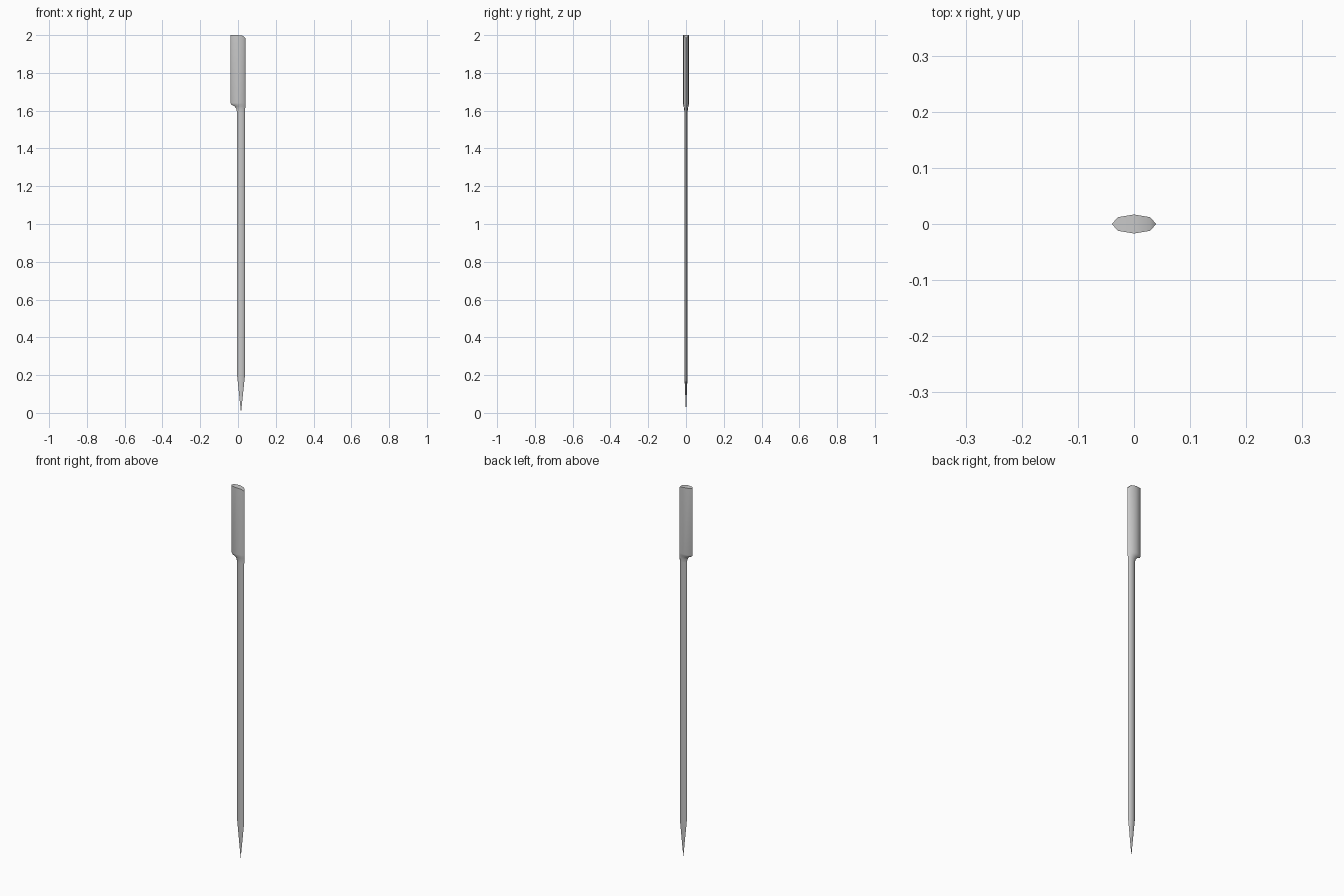
import bpy
import bmesh

if "Cube" in bpy.data.objects:
    bpy.data.objects.remove(bpy.data.objects["Cube"])

# Half-section of the flattened octagon: (x factor, y factor)
SECTION = [(-1, 0), (-0.7, -0.72), (0, -1), (0.7, -0.72),
           (1, 0), (0.7, 0.72), (0, 1), (-0.7, 0.72)]

# Stations up the pick: z, left x, right x, half thickness
STATIONS = [
    (0.20, -0.005, 0.037, 0.0085),   # stem start
    (1.59, -0.005, 0.037, 0.0085),   # stem end
    (1.61, -0.009, 0.038, 0.010),    # curved shoulder
    (1.623, -0.018, 0.039, 0.0125),
    (1.632, -0.036, 0.040, 0.016),
    (1.64, -0.040, 0.040, 0.017),    # paddle
    (2.00, -0.040, 0.040, 0.017),
]
# Height lost at the rounded top corner, per section point
TOP_DROP = [0, 0, 0, 0.004, 0.018, 0.004, 0, 0]


def ring(bm, z, x0, x1, h, drop):
    c, r = (x0 + x1) / 2, (x1 - x0) / 2
    return [bm.verts.new((c + r * u, h * v, z - d))
            for (u, v), d in zip(SECTION, drop)]


bm = bmesh.new()
rings = [ring(bm, *s, TOP_DROP if s[0] == 2 else [0] * 8) for s in STATIONS]

# Stem, shoulder and paddle sides
for a, b in zip(rings, rings[1:]):
    for i in range(8):
        j = (i + 1) % 8
        bm.faces.new((a[i], a[j], b[j], b[i]))

# Sharpened point
tip = bm.verts.new((0.016, 0, 0))
for i in range(8):
    bm.faces.new((tip, rings[0][(i + 1) % 8], rings[0][i]))

# Top cap in strips that follow the rounded corner
t = rings[-1]
for idx in ((0, 1, 7), (1, 2, 6, 7), (2, 3, 5, 6), (3, 4, 5)):
    bm.faces.new([t[i] for i in idx])

bmesh.ops.recalc_face_normals(bm, faces=bm.faces)
mesh = bpy.data.meshes.new("paddle_skewer")
bm.to_mesh(mesh)
bm.free()
skewer = bpy.data.objects.new("paddle_skewer", mesh)
bpy.context.collection.objects.link(skewer)

# Smooth sides, crisp top edge
bpy.context.view_layer.objects.active = skewer
skewer.select_set(True)
bpy.ops.object.shade_smooth_by_angle(angle=0.75)
